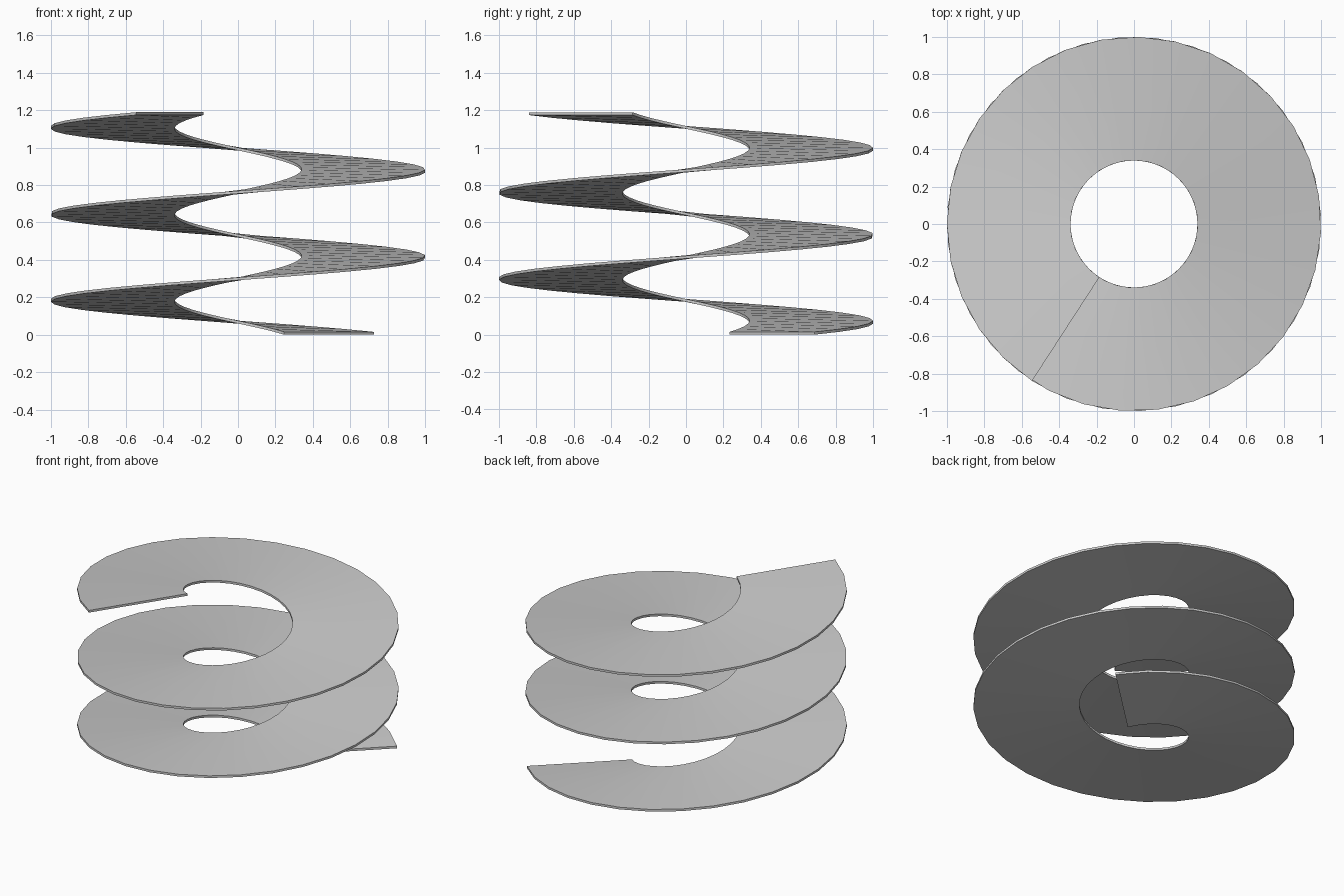
import bpy, bmesh
from math import radians, sin, cos

if "Cube" in bpy.data.objects:
    bpy.data.objects.remove(bpy.data.objects["Cube"])

R_IN, R_OUT = 0.34, 1.0
PITCH, THICK = 0.4625, 0.015
START, END, STEPS = 43.4, 957.0, 80

bm = bmesh.new()

# Rectangular cross-section swept up the helix
rings = []
for i in range(STEPS + 1):
    deg = START + (END - START) * i / STEPS
    a, z = radians(deg), (deg - START) / 360 * PITCH
    rings.append([bm.verts.new((r * cos(a), r * sin(a), z + h))
                  for r, h in ((R_IN, 0), (R_OUT, 0), (R_OUT, THICK), (R_IN, THICK))])
for p, q in zip(rings, rings[1:]):
    for k in range(4):
        n = (k + 1) % 4
        bm.faces.new((p[k], p[n], q[n], q[k]))

# End caps
bm.faces.new(rings[0])
bm.faces.new(rings[-1])
bmesh.ops.recalc_face_normals(bm, faces=bm.faces)

mesh = bpy.data.meshes.new("spiral_ramp")
bm.to_mesh(mesh)
bm.free()
ramp = bpy.data.objects.new("spiral_ramp", mesh)
bpy.context.collection.objects.link(ramp)

# Smooth along the sweep, crisp at the rims
bpy.context.view_layer.objects.active = ramp
ramp.select_set(True)
bpy.ops.object.shade_smooth_by_angle(angle=radians(30))
